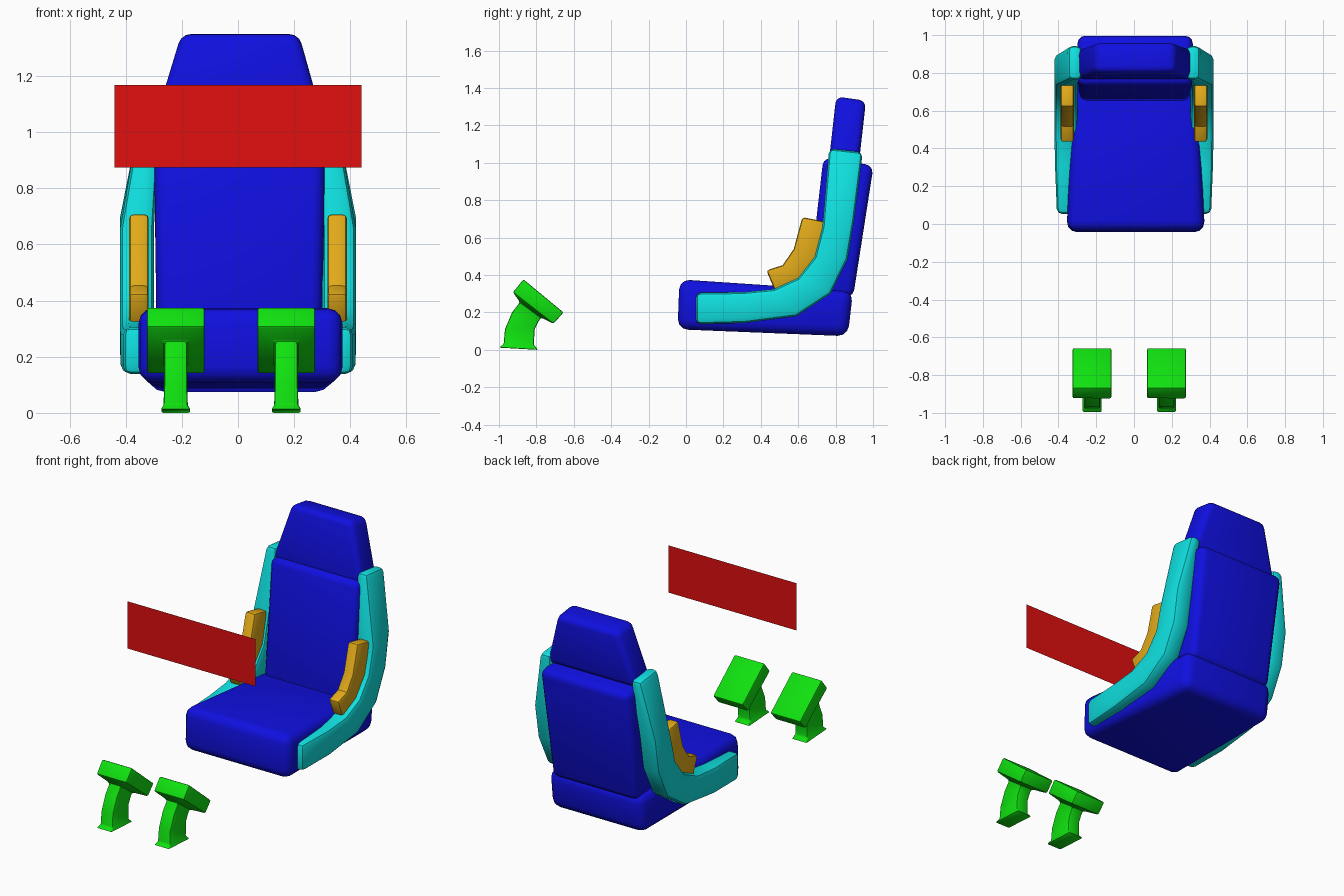
import bpy, bmesh, math

if "Cube" in bpy.data.objects:
    bpy.data.objects.remove(bpy.data.objects["Cube"])


def material(name, rgb):
    m = bpy.data.materials.new(name)
    m.diffuse_color = (*rgb, 1)
    m.use_nodes = True
    m.node_tree.nodes["Principled BSDF"].inputs["Base Color"].default_value = m.diffuse_color
    return m


BLUE = material("blue", (0.005, 0.005, 0.75))
CYAN = material("cyan", (0.005, 0.75, 0.75))
ORANGE = material("orange", (0.75, 0.4, 0.01))
GREEN = material("green", (0.005, 0.75, 0.005))
RED = material("red", (0.75, 0.005, 0.005))


def loft(name, mat, rings, bevel, segments=2, mirror=False, limit=40):
    """Each ring is a rectangle: front (y, z), rear (y, z), x range."""
    bm = bmesh.new()
    loops = []
    for (ya, za), (yb, zb), (x0, x1) in rings:
        loops.append([bm.verts.new(p) for p in
                      ((x0, ya, za), (x1, ya, za), (x1, yb, zb), (x0, yb, zb))])
    for lo, hi in zip(loops, loops[1:]):
        for i in range(4):
            j = (i + 1) % 4
            bm.faces.new((lo[i], lo[j], hi[j], hi[i]))
    bm.faces.new(loops[0][::-1])
    bm.faces.new(loops[-1])
    bmesh.ops.recalc_face_normals(bm, faces=bm.faces[:])
    sharp = [e for e in bm.edges if e.calc_face_angle(0) > math.radians(limit)]
    bmesh.ops.bevel(bm, geom=sharp, offset=bevel, segments=segments, profile=0.5,
                    affect='EDGES', clamp_overlap=True)
    me = bpy.data.meshes.new(name)
    bm.to_mesh(me)
    bm.free()
    me.materials.append(mat)
    ob = bpy.data.objects.new(name, me)
    bpy.context.collection.objects.link(ob)
    bpy.ops.object.select_all(action='DESELECT')
    ob.select_set(True)
    bpy.context.view_layer.objects.active = ob
    bpy.ops.object.shade_smooth_by_angle(angle=math.radians(32))
    if mirror:
        ob.modifiers.new("mirror", 'MIRROR')
    return ob


# Cushions
loft("seat_cushion", BLUE, [
    ((-0.035, 0.377), (-0.045, 0.11), (-0.357, 0.375)),
    ((0.893, 0.315), (0.865, 0.073), (-0.315, 0.33))], 0.055, 3)
loft("backrest", BLUE, [
    ((0.65, 0.29), (0.893, 0.28), (-0.29, 0.30)),
    ((0.735, 1.03), (1.003, 0.985), (-0.30, 0.312))], 0.042, 3)
loft("headrest", BLUE, [
    ((0.763, 1.0), (0.925, 1.0), (-0.308, 0.315)),
    ((0.803, 1.355), (0.962, 1.332), (-0.202, 0.217))], 0.035, 3)

# Curved side frames
loft("side_frame", CYAN, [
    ((0.053, 0.306), (0.053, 0.137), (0.32, 0.408)),
    ((0.304, 0.309), (0.315, 0.144), (0.31, 0.418)),
    ((0.47, 0.325), (0.59, 0.18), (0.30, 0.42)),
    ((0.60, 0.384), (0.773, 0.30), (0.30, 0.42)),
    ((0.688, 0.496), (0.864, 0.485), (0.30, 0.42)),
    ((0.73, 0.656), (0.90, 0.70), (0.30, 0.42)),
    ((0.765, 1.077), (0.945, 1.057), (0.275, 0.348))], 0.028, 2, True)

# Arm pads set into the frames
loft("arm_pad", ORANGE, [
    ((0.43, 0.425), (0.48, 0.305), (0.318, 0.388)),
    ((0.517, 0.453), (0.61, 0.36), (0.318, 0.388)),
    ((0.576, 0.539), (0.71, 0.49), (0.318, 0.388)),
    ((0.622, 0.71), (0.745, 0.685), (0.318, 0.388))], 0.015, 2, True)

# Foot pedals: flared base, curved stem, tilted plate
for side, cx in (("left", -0.222), ("right", 0.172)):
    stations = [
        ((-1.0, 0.012), (-0.79, 0.0), 0.054),
        ((-0.975, 0.03), (-0.813, 0.025), 0.042),
        ((-0.968, 0.11), (-0.81, 0.11), 0.041),
        ((-0.93, 0.2), (-0.79, 0.15), 0.041),
        ((-0.888, 0.255), (-0.775, 0.172), 0.041),
        ((-0.925, 0.308), (-0.709, 0.14), 0.103),
        ((-0.869, 0.377), (-0.655, 0.2), 0.103)]
    loft(side + "_pedal", GREEN,
         [(a, b, (cx - h, cx + h)) for a, b, h in stations], 0.008)

# Flat display panel
me = bpy.data.meshes.new("front_panel")
y = -0.455
me.from_pydata([(-0.44, y, 0.875), (0.44, y, 0.875),
                (0.44, y, 1.168), (-0.44, y, 1.168)], [], [(0, 1, 2, 3)])
me.materials.append(RED)
bpy.context.collection.objects.link(bpy.data.objects.new("front_panel", me))
